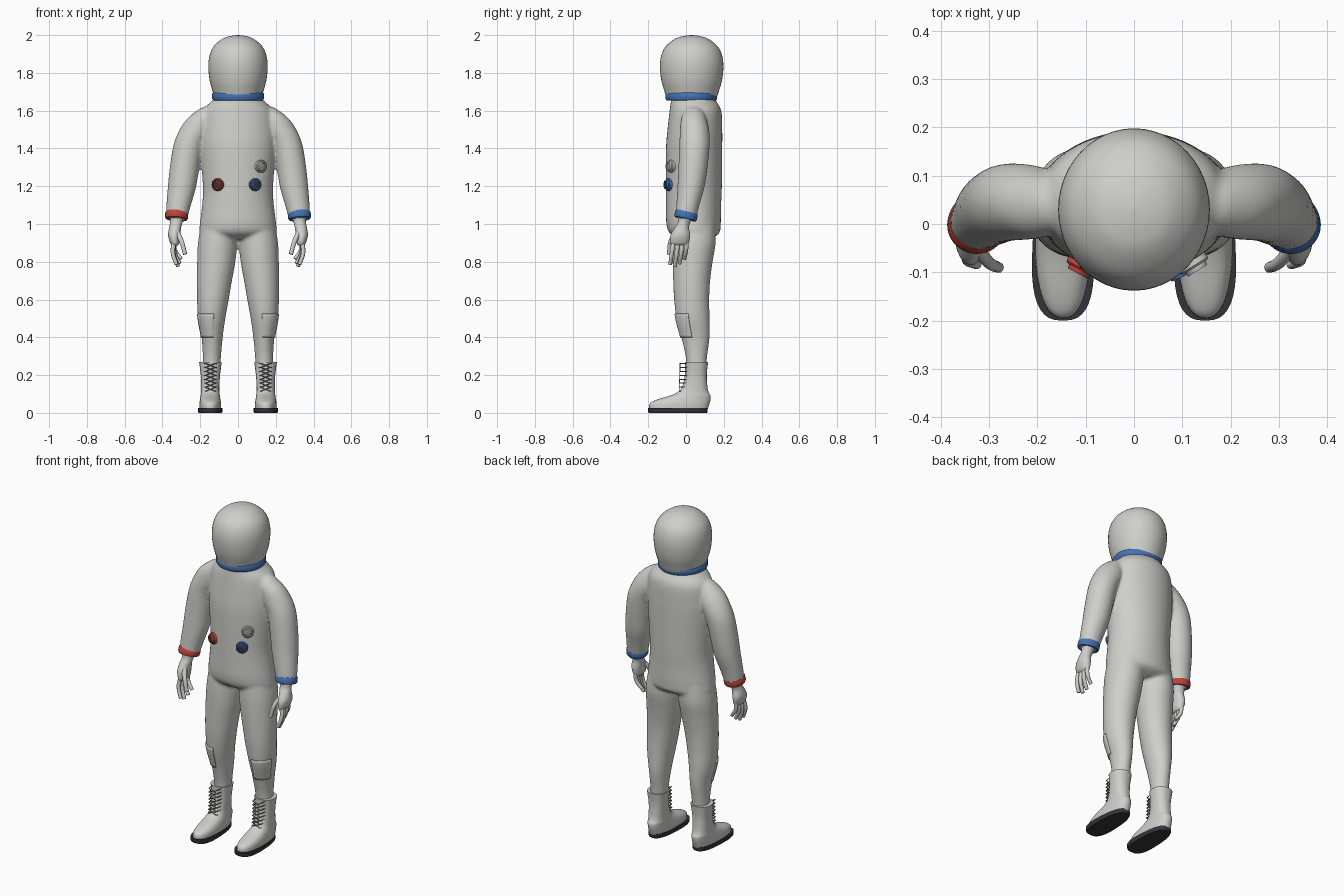
import bpy, bmesh
from math import sin, cos, pi, radians, copysign
from mathutils import Matrix, Vector

cube = bpy.data.objects.get("Cube")
if cube:
    bpy.data.objects.remove(cube, do_unlink=True)


def material(name, color):
    m = bpy.data.materials.new(name)
    m.use_nodes = True
    m.diffuse_color = (*color, 1)
    m.node_tree.nodes["Principled BSDF"].inputs["Base Color"].default_value = (*color, 1)
    return m


WHITE = material("suit_white", (0.62, 0.62, 0.59))
BLUE = material("fitting_blue", (0.06, 0.17, 0.46))
RED = material("fitting_red", (0.5, 0.06, 0.045))
DARK = material("sole_dark", (0.035, 0.035, 0.04))
GREY = material("lace_grey", (0.3, 0.3, 0.29))


def finish(name, bm, mat, angle=40):
    bmesh.ops.recalc_face_normals(bm, faces=bm.faces)
    me = bpy.data.meshes.new(name)
    bm.to_mesh(me)
    bm.free()
    ob = bpy.data.objects.new(name, me)
    bpy.context.collection.objects.link(ob)
    me.materials.append(mat)
    bpy.ops.object.select_all(action="DESELECT")
    ob.select_set(True)
    bpy.context.view_layer.objects.active = ob
    bpy.ops.object.shade_smooth_by_angle(angle=radians(angle))
    return ob


def spline(secs, steps=4):
    """Smooth sections (cx, cy, z, rx, ry) with a Catmull-Rom curve."""
    v = [Vector(s) for s in secs]
    v = [v[0]] + v + [v[-1]]
    out = []
    for a, b, c, d in zip(v, v[1:], v[2:], v[3:]):
        for i in range(steps):
            t = i / steps
            out.append(b + (c - a) * t / 2 + (a * 2 - b * 5 + c * 4 - d) * t * t / 2
                       + (b * 3 - a - c * 3 + d) * t ** 3 / 2)
    return out + [v[-1]]


def rim(s, a, side=1, power=2, taper=0, grow=0):
    cx, cy, z, rx, ry = s
    c = copysign(abs(cos(a)) ** (2 / power), cos(a))
    n = copysign(abs(sin(a)) ** (2 / power), sin(a))
    return (side * (cx + (rx + grow) * c * (1 - taper * n)), cy + (ry + grow) * n, z)


def loft(bm, secs, side=1, power=2, taper=0, seg=40, steps=4):
    rings = [[bm.verts.new(rim(s, 2 * pi * i / seg, side, power, taper)) for i in range(seg)]
             for s in spline(secs, steps)]
    for r, q in zip(rings, rings[1:]):
        for i in range(seg):
            j = (i + 1) % seg
            bm.faces.new((r[i], r[j], q[j], q[i]))
    bm.faces.new(rings[0])
    bm.faces.new(rings[-1])


def lathe(name, profile, mat, matrix, seg=40):
    """Spin a closed (radius, height) profile about z, then place it."""
    bm = bmesh.new()
    vs = [bm.verts.new((r, 0, h)) for r, h in profile]
    es = [bm.edges.new(p) for p in zip(vs, vs[1:] + vs[:1])]
    bmesh.ops.spin(bm, geom=vs + es, axis=(0, 0, 1), cent=(0, 0, 0), angle=2 * pi,
                   steps=seg, use_duplicate=False)
    bmesh.ops.remove_doubles(bm, verts=bm.verts, dist=1e-5)
    bmesh.ops.transform(bm, matrix=matrix, verts=bm.verts)
    return finish(name, bm, mat)


def band(inner, outer, half):
    m = (outer * 3 + inner) / 4
    return [(inner, -half), (m, -half), (outer, -half * .6), (outer, half * .6), (m, half), (inner, half)]


def tube(name, paths, radius, mat, kind="BEZIER"):
    cu = bpy.data.curves.new(name, "CURVE")
    cu.dimensions = "3D"
    cu.bevel_depth, cu.bevel_resolution, cu.resolution_u = radius, 3, 6
    cu.use_fill_caps = True
    for path in paths:
        sp = cu.splines.new(kind)
        pts = sp.bezier_points if kind == "BEZIER" else sp.points
        pts.add(len(path) - 1)
        for i, (p, co) in enumerate(zip(pts, path)):
            p.co = co if kind == "BEZIER" else (*co, 1)
            p.radius = 1 - .3 * i / len(path) if kind == "BEZIER" else 1
            if kind == "BEZIER":
                p.handle_left_type = p.handle_right_type = "AUTO"
    cu.materials.append(mat)
    ob = bpy.data.objects.new(name, cu)
    bpy.context.collection.objects.link(ob)


# Suit body: torso, arms and legs fused into one soft skin
TORSO = [(0, .035, 1.67, .12, .115), (0, .04, 1.65, .14, .12), (0, .05, 1.6, .185, .137),
         (0, .047, 1.5, .2, .145), (0, .043, 1.4, .2, .149), (0, .042, 1.2, .186, .148),
         (0, .04, 1.1, .19, .146), (0, .04, 1.0, .202, .144), (0, .045, .95, .2, .13),
         (0, .045, .92, .13, .08)]
ARM = [(.16, .04, 1.62, .02, .02), (.16, .04, 1.605, .05, .045), (.19, .04, 1.56, .077, .065),
       (.22, .045, 1.5, .089, .077), (.26, .045, 1.42, .081, .08), (.283, .037, 1.3, .078, .077),
       (.296, .027, 1.2, .075, .072), (.314, .01, 1.1, .065, .061), (.325, 0, 1.03, .056, .055)]
LEG = [(.1, .045, 1.0, .095, .11), (.108, .043, .9, .104, .114), (.115, .035, .8, .101, .106),
       (.125, .03, .7, .093, .098), (.133, .03, .6, .084, .093), (.139, .037, .5, .072, .088),
       (.137, .05, .4, .056, .075), (.138, .055, .3, .048, .057), (.14, .055, .24, .046, .053)]
bm = bmesh.new()
loft(bm, TORSO)
for s in (1, -1):
    loft(bm, ARM, s)
    loft(bm, LEG, s)
body = finish("suit_body", bm, WHITE, 80)
rm = body.modifiers.new("fuse", "REMESH")
rm.mode, rm.voxel_size, rm.use_smooth_shade = "VOXEL", .009, True
sm = body.modifiers.new("soften", "SMOOTH")
sm.factor, sm.iterations = .5, 4

# Helmet and neck ring
bm = bmesh.new()
loft(bm, [(0, .03, z, r, r * 1.07) for z, r in
          ((1.66, .122), (1.7, .134), (1.76, .15), (1.83, .157), (1.89, .151),
           (1.94, .129), (1.98, .083), (1.995, .04), (2.0, .003))], seg=48)
finish("helmet", bm, WHITE, 80)
lathe("neck_ring", band(.115, .137, .021), BLUE, Matrix.Translation((0, .028, 1.676)), 48)


# Chest ports: stepped collar with a recessed dark centre
def port(name, x, y, z, turn, mat):
    m = (Matrix.Translation((x, y, z)) @ Matrix.Rotation(radians(turn), 4, "Z")
         @ Matrix.Rotation(pi / 2, 4, "X"))
    lathe(name, [(0, -.02), (.033, -.02), (.033, .009), (.029, .013), (.025, .013),
                 (.023, .022), (.018, .022), (.018, .012), (0, .012)], mat, m, 28)
    lathe(name + "_centre", [(0, .01), (.017, .01), (.017, .018), (0, .02)],
          GREY if mat == WHITE else DARK, m, 20)


port("red_port", -.106, -.083, 1.208, -28, RED)
port("blue_port", .09, -.09, 1.208, 24, BLUE)
port("white_port", .12, -.078, 1.305, 32, WHITE)

PALM = [(.325, 0, 1.05, .04, .04), (.327, -.01, 1.01, .033, .033), (.333, -.022, .98, .032, .038),
        (.338, -.03, .94, .032, .052), (.335, -.035, .9, .024, .05), (.333, -.035, .885, .012, .04)]
BOOT = [(.147, -.04, .02, .057, .155), (.147, -.033, .05, .057, .158), (.147, -.012, .07, .054, .142),
        (.147, .02, .09, .051, .11), (.147, .036, .107, .049, .085), (.147, .046, .135, .048, .068),
        (.146, .052, .2, .051, .058), (.146, .056, .27, .06, .061)]
SOLE = [(.147, -.0425, 0, .06, .1545), (.147, -.0425, .006, .063, .1575), (.147, -.0425, .026, .063, .1575)]

for s, label, cuff in ((1, "left", BLUE), (-1, "right", RED)):
    # Cuff, tipped up at the front
    lathe(label + "_cuff", band(.046, .061, .019), cuff,
          Matrix.Translation((s * .325, 0, 1.045)) @ Matrix.Rotation(radians(-13), 4, "X")
          @ Matrix.Rotation(radians(s * -4), 4, "Y"))

    # Gloved hand
    bm = bmesh.new()
    loft(bm, PALM, s, seg=24)
    finish(label + "_palm", bm, WHITE, 70)
    fingers = []
    for i, length in enumerate((.115, .125, .11, .085)):
        y = -.072 + .025 * i
        fingers.append([(s * .337, y * .9, .91), (s * (.345 - .004 * i), y - .003, .9 - length * .45),
                        (s * (.325 - .008 * i), y - .012, .9 - length)])
    tube(label + "_fingers", fingers, .0125, WHITE)
    tube(label + "_thumb", [[(s * .325, -.05, .96), (s * .3, -.08, .91), (s * .28, -.09, .84)]], .014, WHITE)

    # Knee patch hugging the outer front of the leg
    bm = bmesh.new()
    rows = [[bm.verts.new(rim(q, radians(-98 + 7 * i), s, grow=.002)) for i in range(13)]
            for q in spline(LEG, 8) if .39 < q[2] < .535]
    for a, b in zip(rows, rows[1:]):
        for i in range(12):
            bm.faces.new((a[i], a[i + 1], b[i + 1], b[i]))
    patch = finish(label + "_knee_patch", bm, WHITE)
    sol = patch.modifiers.new("thickness", "SOLIDIFY")
    sol.thickness, sol.offset = .008, 0

    # Boot and sole
    bm = bmesh.new()
    loft(bm, BOOT, s, power=2.3)
    finish(label + "_boot", bm, WHITE, 50)
    bm = bmesh.new()
    loft(bm, SOLE, s, power=2.7, taper=.12, steps=1)
    finish(label + "_sole", bm, DARK)

    # Laces criss-crossing up a strip in front of the shaft
    laces = []
    for i in range(7):
        z = .115 + .021 * i
        y = -.036 + .0008 * i
        for d in (1, -1):
            laces.append([(s * .146 + d * .034, y + .05, z), (s * .146 + d * .026, y, z),
                          (s * .146 - d * .026, y, z + .021), (s * .146 - d * .034, y + .05, z + .021)])
    tube(label + "_laces", laces, .0028, GREY, "POLY")
